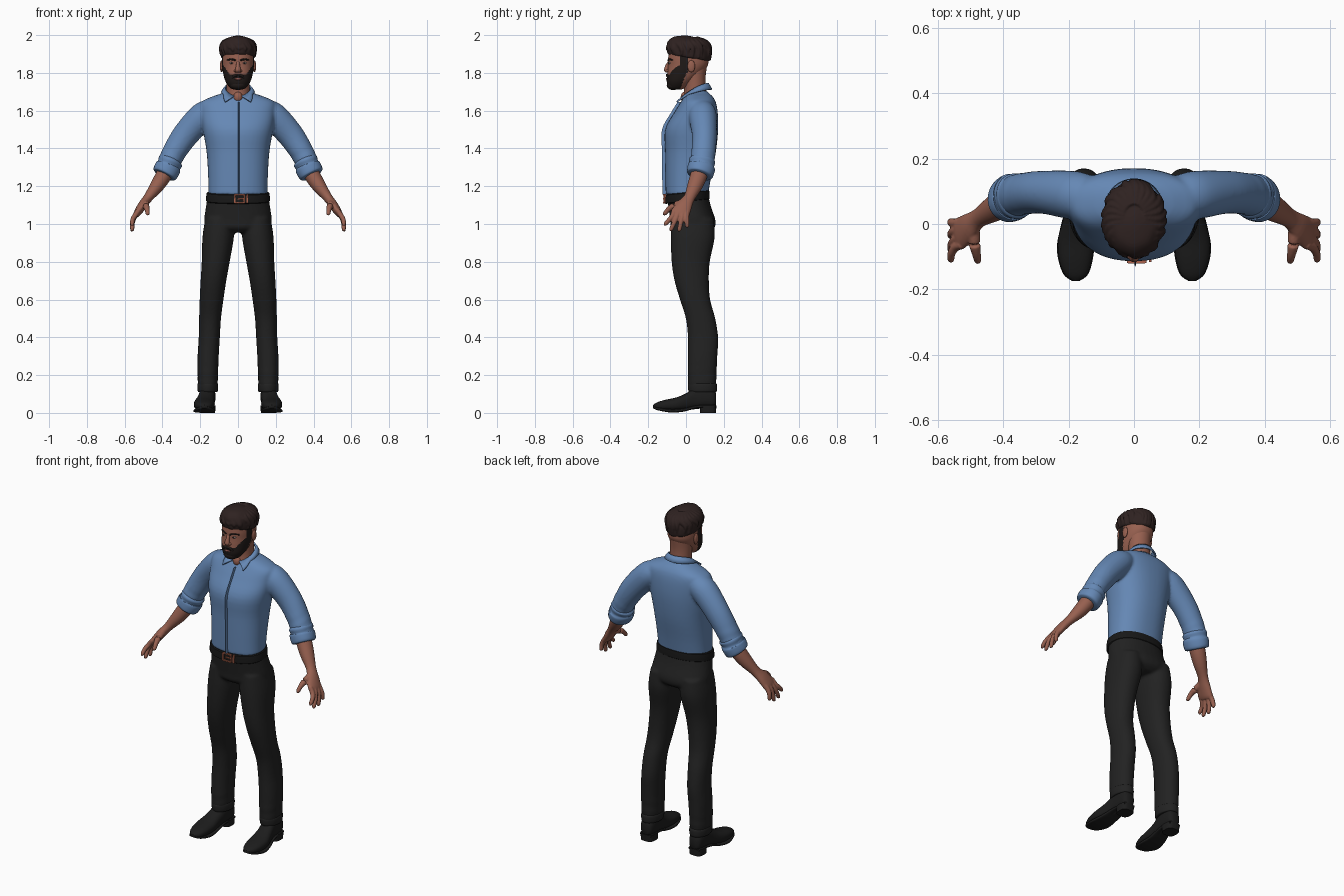
import bpy, bmesh, math, random
from mathutils import Vector, Matrix

random.seed(4)
default = bpy.data.objects.get("Cube")
if default:
    bpy.data.objects.remove(default, do_unlink=True)
made = []


def material(name, red, green, blue, rough=0.7):
    mat = bpy.data.materials.new(name)
    mat.use_nodes = True
    mat.diffuse_color = (red, green, blue, 1)
    shader = next(n for n in mat.node_tree.nodes if n.type == 'BSDF_PRINCIPLED')
    shader.inputs["Base Color"].default_value = (red, green, blue, 1)
    shader.inputs["Roughness"].default_value = rough
    return mat


SHIRT = material("blue cotton", .13, .245, .46)
SKIN = material("warm skin", .31, .118, .08)
TROUSERS = material("black trousers", .016, .016, .016)
LEATHER = material("black shoe leather", .012, .012, .012)
BELT = material("black belt", .009, .009, .009)
HAIR = material("dark brown hair", .028, .016, .015)
BEARD = material("dark beard", .014, .010, .009)
COPPER = material("copper buckle", .40, .12, .07)
EYE = material("eye white", .45, .40, .37)
LIP = material("lips", .26, .09, .075)


def finish(name, bm, mat):
    bmesh.ops.recalc_face_normals(bm, faces=bm.faces)
    mesh = bpy.data.meshes.new(name)
    bm.to_mesh(mesh)
    bm.free()
    mesh.materials.append(mat)
    obj = bpy.data.objects.new(name, mesh)
    bpy.context.scene.collection.objects.link(obj)
    made.append(obj)
    return obj


def resample(rows, steps):
    """Catmull-Rom interpolation through the key rings."""
    rows = [Vector(r) for r in rows]
    ext = [rows[0]] + rows + [rows[-1]]
    out = []
    for a, b, c, d in zip(ext, ext[1:], ext[2:], ext[3:]):
        for k in range(steps):
            t = k / steps
            out.append(b + (c - a) * (t / 2) + (a * 2 - b * 5 + c * 4 - d) * (t * t / 2)
                       + (b * 3 - a - c * 3 + d) * (t ** 3 / 2))
    return out + [rows[-1]]


def loft(name, rows, mat, axis=None, n=32, steps=4, power=2, bump=None, shear=0):
    """Skin rings (x, y, z, half width, half depth); axis None follows the path."""
    rings = resample(rows, steps)
    bm = bmesh.new()
    loops = []
    for i, ring in enumerate(rings):
        centre = Vector(ring[:3])
        if axis:
            u, v = Vector((1, 0, 0)), Vector((0, 1, 0) if axis == 'z' else (0, 0, 1))
        else:
            ahead, behind = rings[min(i + 1, len(rings) - 1)], rings[max(i - 1, 0)]
            tangent = (Vector(ahead[:3]) - Vector(behind[:3])).normalized()
            guide = Vector((0, 1, 0)) if abs(tangent.y) < .9 else Vector((0, 0, 1))
            v = (guide - tangent * guide.dot(tangent)).normalized()
            u = v.cross(tangent)
        loop = []
        for k in range(n):
            ang = math.tau * k / n
            c, s = math.cos(ang), math.sin(ang)
            swell = 1 + (bump(i / (len(rings) - 1), ang) if bump else 0)
            p = centre + u * (math.copysign(abs(c) ** (2 / power), c) * ring[3] * swell)
            p += v * (math.copysign(abs(s) ** (2 / power), s) * ring[4] * swell)
            p.z += shear * (p.y - .015)
            loop.append(bm.verts.new(p))
        loops.append(loop)
    for lower, upper in zip(loops, loops[1:]):
        for k in range(n):
            bm.faces.new((lower[k], lower[k - 1], upper[k - 1], upper[k]))
    bm.faces.new(loops[0])
    bm.faces.new(loops[-1])
    return finish(name, bm, mat)


def blob(name, at, size, mat, box=False):
    bm = bmesh.new()
    if box:
        bmesh.ops.create_cube(bm, size=2)
    else:
        bmesh.ops.create_uvsphere(bm, u_segments=20, v_segments=12, radius=1)
    bmesh.ops.transform(bm, verts=bm.verts, matrix=Matrix.Translation(at) @ Matrix.Diagonal((*size, 1)))
    return finish(name, bm, mat)


def merge(name, parts, voxel, rounds):
    """Join overlapping parts into one blended skin."""
    bm = bmesh.new()
    mat = parts[0].data.materials[0]
    for part in parts:
        bm.from_mesh(part.data)
        made.remove(part)
        bpy.data.objects.remove(part, do_unlink=True)
    obj = finish(name, bm, mat)
    remesh = obj.modifiers.new("blend", 'REMESH')
    remesh.mode, remesh.voxel_size, remesh.use_smooth_shade = 'VOXEL', voxel, True
    relax = obj.modifiers.new("relax", 'SMOOTH')
    relax.iterations, relax.factor = rounds, .5
    return obj


def mirrored(obj, rename=True):
    """Make the right-hand twin of a left-hand part."""
    twin = obj.copy()
    twin.data = obj.data.copy()
    twin.data.transform(Matrix.Scale(-1, 4, (1, 0, 0)))
    twin.data.flip_normals()
    bpy.context.scene.collection.objects.link(twin)
    made.append(twin)
    if rename:
        base = obj.name
        obj.name, twin.name = "left_" + base, "right_" + base
    return twin


# Shirt: torso and both sleeves blended together
torso_rows = [(0, .005, 1.155, .156, .112), (0, .012, 1.25, .158, .121), (0, .024, 1.38, .166, .134),
              (0, .03, 1.5, .186, .14), (0, .053, 1.59, .197, .115), (0, .065, 1.645, .193, .093),
              (0, .066, 1.675, .135, .075), (0, .062, 1.69, .09, .062), (0, .06, 1.705, .055, .05)]
torso = loft("torso", torso_rows, SHIRT, 'z', n=48, power=2.3)
sleeve = loft("sleeve", [(.13, .08, 1.6, .06, .065), (.185, .088, 1.572, .074, .074),
                         (.275, .097, 1.475, .07, .066), (.335, .093, 1.385, .063, .064),
                         (.365, .085, 1.325, .06, .064), (.382, .078, 1.285, .056, .06)], SHIRT,
              steps=8, bump=lambda t, a: .035 * max(0, t - .5) * 2 * math.sin(t * 50 + 2 * math.sin(a)))
other = mirrored(sleeve, False)
merge("shirt", [torso, sleeve, other], .008, 5)

# Rolled sleeve cuffs
mirrored(loft("rolled_cuff", [(.352, .088, 1.345, .055, .06), (.358, .086, 1.332, .066, .07),
                              (.367, .083, 1.31, .062, .066), (.371, .081, 1.3, .069, .073),
                              (.388, .073, 1.265, .066, .07), (.392, .071, 1.257, .054, .058)], SHIRT,
              bump=lambda t, a: .02 * math.sin(3 * a + t * 4)))

# Button strip follows the chest profile
loft("button_strip", [(.004, r[1] - r[4] - .001, r[2], .003, .016) for r in torso_rows[:6]][::-1],
     SHIRT, 'z', n=8).data.transform(Matrix.Identity(4))

# Folded collar with two points
bm = bmesh.new()
strip = []
for i in range(49):
    t = i / 24 - 1
    sx, cy = math.sin(t * 2.88), math.cos(t * 2.88)
    fall = ((1 - cy) / 2) ** 1.5
    tip = max(0, (abs(t) - .72) / .28)
    top = (.066 * sx, .05 + .066 * cy, 1.745 - .07 * fall)
    low = (.086 * sx + math.copysign(.045 * tip, t), .05 + .086 * cy - .016 * tip, 1.712 - .045 * fall - .022 * tip)
    mid = [(p + q) / 2 * (1.04 if axis == 0 else 1) for axis, (p, q) in enumerate(zip(top, low))]
    strip.append([bm.verts.new(p) for p in (top, mid, low)])
for a, b in zip(strip, strip[1:]):
    for k in range(2):
        bm.faces.new((a[k], b[k], b[k + 1], a[k + 1]))
collar = finish("collar", bm, SHIRT)
collar.modifiers.new("cloth", 'SOLIDIFY').thickness = .008
collar.modifiers["cloth"].offset = 0

# Forearm, palm and fingers blended into one arm
arm = [loft("forearm", [(.365, .083, 1.315, .04, .043), (.395, .067, 1.255, .042, .045),
                        (.43, .046, 1.2, .037, .04), (.475, .018, 1.14, .025, .03),
                        (.505, -.008, 1.1, .024, .042), (.53, -.028, 1.062, .02, .05),
                        (.54, -.034, 1.045, .014, .046)], SKIN)]
for knuckle, tip, drop in ((-.07, -.108, 1.0), (-.046, -.078, .972), (-.02, -.035, .97), (.003, .006, .99)):
    mid = (knuckle + tip) / 2
    arm.append(loft("finger", [(.525, knuckle + .006, 1.075, .013, .013), (.545, knuckle, 1.045, .014, .014),
                               (.558, mid, (1.045 + drop) / 2, .0125, .0125), (.56, tip, drop, .011, .011),
                               (.559, tip, drop - .009, .005, .005)], SKIN, n=12))
arm.append(loft("thumb", [(.49, -.01, 1.115, .018, .018), (.488, -.055, 1.1, .019, .019),
                          (.482, -.09, 1.08, .014, .014), (.478, -.112, 1.055, .011, .011),
                          (.477, -.116, 1.046, .005, .005)], SKIN, n=12))
mirrored(merge("forearm_and_hand", arm, .004, 3))

# Trousers: hips and both legs blended together
hips = loft("hips", [(0, .035, .955, .09, .085), (0, .036, .98, .165, .115), (0, .036, 1.02, .179, .12),
                     (0, .02, 1.09, .17, .113), (0, .007, 1.155, .16, .11)], TROUSERS, 'z', power=2.2)
leg = loft("leg", [(.098, .036, 1.03, .075, .11), (.105, .036, .93, .083, .116), (.118, .025, .8, .074, .101),
                   (.13, .03, .7, .068, .091), (.14, .048, .6, .063, .08), (.148, .077, .5, .058, .078),
                   (.152, .09, .4, .056, .08), (.158, .088, .3, .056, .078), (.16, .085, .2, .054, .076),
                   (.16, .086, .12, .05, .072)], TROUSERS, 'z', steps=6, power=2.2,
           bump=lambda t, a: .03 * max(0, t - .8) * 5 * math.sin(t * 90 + 1.5 * math.sin(a)))
merge("trousers", [hips, leg, mirrored(leg, False)], .008, 5)
mirrored(loft("trouser_hem", [(.16, .087, .16, .047, .068), (.16, .087, .15, .055, .077),
                              (.16, .088, .115, .053, .075), (.16, .088, .11, .044, .064)], TROUSERS, 'z'))

# Belt and buckle
loft("belt", [(0, .006, 1.12, .158, .108), (0, .006, 1.123, .169, .119), (0, .006, 1.165, .166, .117),
              (0, .006, 1.168, .155, .106)], BELT, 'z', n=48, steps=2, power=2.2, shear=.1)
for side in (-1, 1):
    blob("buckle_upright", (.008 + side * .026, -.115, 1.134), (.004, .005, .024), COPPER, True)
    blob("buckle_rail", (.008, -.116, 1.134 + side * .021), (.026, .005, .0035), COPPER, True)
blob("buckle_pin", (.016, -.117, 1.134), (.018, .004, .003), COPPER, True)
blob("belt_loop_ring", (.05, -.111, 1.134), (.004, .005, .024), COPPER, True)

# Shoes: upper, sole and heel
mirrored(loft("shoe_upper", [(.178, -.174, .035, .008, .006), (.178, -.155, .036, .034, .019),
                             (.179, -.11, .04, .05, .029), (.178, -.05, .046, .055, .036),
                             (.172, .005, .06, .047, .046), (.165, .05, .078, .043, .058),
                             (.162, .1, .085, .043, .06), (.161, .145, .078, .037, .05),
                             (.161, .16, .072, .02, .03)], LEATHER, 'y', power=2.4))
mirrored(loft("shoe_sole", [(.178, -.175, .03, .01, .005), (.178, -.15, .022, .04, .008),
                            (.179, -.08, .011, .057, .009), (.175, -.01, .016, .05, .009),
                            (.166, .06, .033, .041, .008), (.161, .155, .036, .036, .008)],
              LEATHER, 'y', power=4))
mirrored(loft("shoe_heel", [(.162, .117, 0, .041, .042), (.162, .117, .04, .043, .044)],
              LEATHER, 'z', steps=1, power=3))

# Neck and head, the beard chosen by face position
loft("neck", [(0, .045, 1.64, .068, .068), (0, .048, 1.7, .06, .058), (0, .045, 1.77, .062, .058),
              (0, .04, 1.83, .066, .07)], SKIN, 'z')
blob("throat", (0, -.008, 1.672), (.024, .02, .028), SKIN)
head = loft("head", [(0, -.05, 1.712, .022, .026), (0, -.047, 1.722, .043, .045), (0, -.032, 1.755, .066, .07),
                     (0, -.006, 1.8, .079, .093), (0, .01, 1.84, .084, .105), (0, .012, 1.88, .085, .106),
                     (0, .015, 1.93, .08, .1), (0, .018, 1.97, .055, .07)], SKIN, 'z', n=96, steps=10, power=2.15)
head.data.materials.append(BEARD)
for face in head.data.polygons:
    x, y, z = face.center
    cheek_line = 1.793 + max(0, abs(x) - .045) * 1.5
    jaw_line = -.005 + (z - 1.78) * .4
    sideburn = abs(x) > .06 and -.03 < y < .012 and 1.8 < z < 1.9
    if sideburn or (z < cheek_line and y < jaw_line):
        face.material_index = 1
blob("chin_beard", (0, -.068, 1.735), (.043, .034, .026), BEARD)
blob("lower_lip", (0, -.1, 1.768), (.02, .006, .006), LIP)
mirrored(loft("moustache", [(0, -.1, 1.789, .006, .007), (.018, -.099, 1.786, .007, .007),
                            (.034, -.089, 1.768, .004, .005)], BEARD, n=12))

# Face features
loft("nose", [(0, -.088, 1.864, .008, .006), (0, -.098, 1.84, .01, .011), (0, -.104, 1.815, .015, .013),
              (0, -.1, 1.803, .012, .008)], SKIN, 'z', n=20)
mirrored(blob("nostril", (.013, -.096, 1.811), (.009, .011, .008), SKIN))
mirrored(blob("eye", (.033, -.085, 1.852), (.012, .007, .005), EYE))
mirrored(blob("iris", (.033, -.09, 1.852), (.005, .003, .005), HAIR))
mirrored(loft("eyebrow", [(.012, -.095, 1.866, .004, .004), (.035, -.088, 1.872, .005, .005),
                          (.058, -.07, 1.868, .003, .003)], BEARD, n=10))
mirrored(blob("ear", (.087, .028, 1.835), (.009, .02, .032), SKIN))

# Hair: a rough cap with swept tufts
tufts = [loft("hair_cap", [(0, .015, 1.878, .08, .1), (0, .015, 1.885, .09, .112), (0, .015, 1.91, .094, .116),
                           (0, .015, 1.945, .09, .112), (0, .015, 1.975, .068, .085),
                           (0, .018, 1.99, .036, .045), (0, .018, 1.996, .008, .01)], HAIR, 'z', n=48,
              bump=lambda t, a: .025 * math.sin(9 * a + 6 * t) * (1 - t), shear=-.16)]
for k in range(26):
    ang = math.tau * k / 26
    end = ang + random.uniform(.1, .45)
    rim = 1.9 - .02 * math.sin(end) + random.uniform(-.016, .012)
    tufts.append(loft("tuft", [(.03 * math.cos(ang), .018 + .04 * math.sin(ang), 1.984, .01, .01),
                               (.074 * math.cos(ang), .015 + .092 * math.sin(ang), 1.962, .014, .014),
                               (.09 * math.cos(end), .015 + .111 * math.sin(end), 1.93, .013, .013),
                               (.093 * math.cos(end), .015 + .115 * math.sin(end), rim, .003, .003)], HAIR, n=8))
merge("hair", tufts, .004, 1)

# Smooth shading with crisp edges kept
bpy.ops.object.select_all(action='DESELECT')
for obj in made:
    obj.select_set(True)
bpy.context.view_layer.objects.active = made[0]
bpy.ops.object.shade_smooth_by_angle(angle=math.radians(40))
